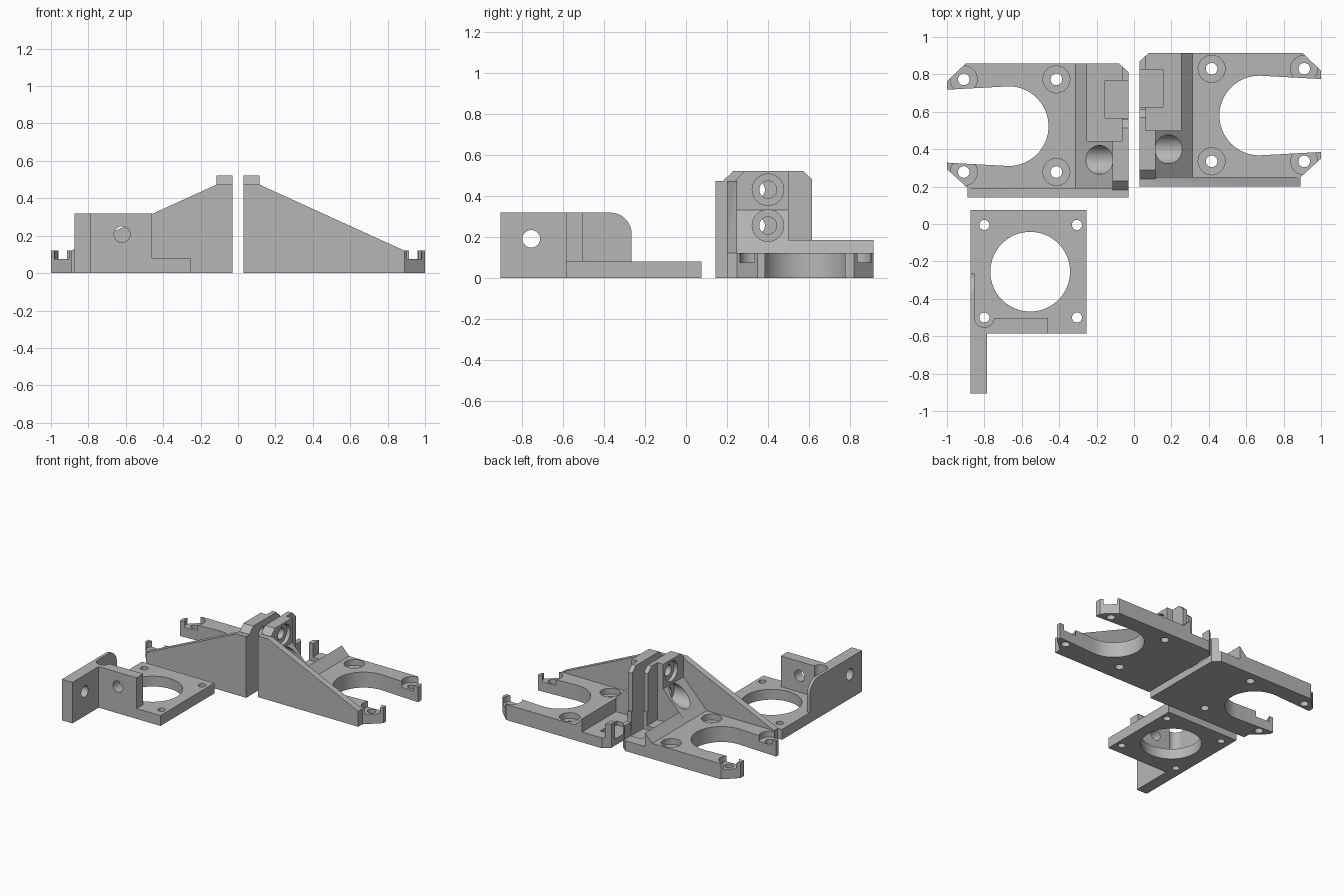
import bpy, bmesh, math
from mathutils import Vector

if "Cube" in bpy.data.objects:
    bpy.data.objects.remove(bpy.data.objects["Cube"])

grey = bpy.data.materials.new("light_grey")
grey.diffuse_color = (0.47, 0.47, 0.47, 1)
grey.use_nodes = True
grey.node_tree.nodes["Principled BSDF"].inputs["Base Color"].default_value = grey.diffuse_color


def prism(name, outline, axis, lo, hi):
    """Extrude a 2D outline along an axis: x -> (y,z), y -> (x,z), z -> (x,y)."""
    def place(a, b, c):
        return {"x": (c, a, b), "y": (a, c, b), "z": (a, b, c)}[axis]
    bm = bmesh.new()
    face = bm.faces.new([bm.verts.new(place(a, b, lo)) for a, b in outline])
    ext = bmesh.ops.extrude_face_region(bm, geom=[face])
    step = Vector(place(0, 0, hi - lo))
    bmesh.ops.translate(bm, vec=step, verts=[g for g in ext["geom"] if isinstance(g, bmesh.types.BMVert)])
    bmesh.ops.recalc_face_normals(bm, faces=bm.faces)
    me = bpy.data.meshes.new(name)
    bm.to_mesh(me)
    bm.free()
    me.materials.append(grey)
    ob = bpy.data.objects.new(name, me)
    bpy.context.collection.objects.link(ob)
    return ob


def arc(cx, cy, r, a0, a1, n):
    return [(cx + r * math.cos(math.radians(a0 + (a1 - a0) * i / n)),
             cy + r * math.sin(math.radians(a0 + (a1 - a0) * i / n))) for i in range(n + 1)]


def rod(cx, cy, r, axis, lo, hi, n=40):
    return prism("cutter", arc(cx, cy, r, 0, 360, n)[:-1], axis, lo, hi)


def box(name, x0, x1, y0, y1, z0, z1):
    return prism(name, [(x0, y0), (x1, y0), (x1, y1), (x0, y1)], "z", z0, z1)


def combine(ob, others, op):
    """Apply booleans one by one and drop the helpers."""
    bpy.context.view_layer.objects.active = ob
    for o in others:
        m = ob.modifiers.new("bool", "BOOLEAN")
        m.operation, m.object, m.solver = op, o, "EXACT"
        bpy.ops.object.modifier_apply(modifier=m.name)
        bpy.data.objects.remove(o)


def finish(ob):
    bpy.ops.object.select_all(action="DESELECT")
    ob.select_set(True)
    bpy.context.view_layer.objects.active = ob
    bpy.ops.object.shade_smooth_by_angle(angle=math.radians(30))


def bracket(name):
    # base plate with a keyhole slot between two arms
    slot = arc(0.67, 0.58, 0.213, 90, 270, 32)
    outline = [(0.03, 0.2), (0.89, 0.2), (0.89, 0.25), (1.0, 0.35), (1.0, 0.385)]
    outline += slot[::-1] + [(1.0, 0.775), (1.0, 0.82), (0.9, 0.915), (0.08, 0.915), (0.03, 0.87)]
    body = prism(name, outline, "z", 0, 0.12)
    # sloped ramp along the inner side, chamfered corner at the back
    ramp = prism("ramp", [(0.03, 0.02), (0.312, 0.02), (0.312, 0.12), (0.115, 0.33), (0.03, 0.33)],
                 "y", 0.22, 0.5)
    ridge = prism("ridge", [(0.25, 0.02), (0.312, 0.02), (0.312, 0.12), (0.25, 0.185)], "y", 0.48, 0.915)
    post = prism("post", [(0.03, 0.48), (0.065, 0.48), (0.065, 0.901), (0.03, 0.87)], "z", 0.02, 0.185)
    # upright wall: thin chamfered plate and thicker screw boss
    plate = prism("plate", [(0.245, 0.02), (0.615, 0.02), (0.615, 0.48), (0.57, 0.522),
                            (0.288, 0.522), (0.245, 0.48)], "x", 0.03, 0.065)
    boss = prism("boss", [(0.24, 0.02), (0.5, 0.02), (0.5, 0.522), (0.288, 0.522), (0.24, 0.475)],
                 "x", 0.03, 0.115)
    # triangular side rib
    rib = prism("rib", [(0.03, 0), (0.89, 0), (0.89, 0.12), (0.115, 0.473), (0.03, 0.473)], "y", 0.2, 0.25)
    combine(body, [ramp, ridge, post, plate, boss, rib], "UNION")

    # channel open to the back, and pocket open to the inner face
    cuts = [box("cutter", 0.065, 0.25, 0.5, 1.0, 0.08, 0.4),
            box("cutter", 0.0, 0.155, 0.625, 0.825, 0.05, 0.4)]
    # plate screw holes and their counterbores
    for y in (0.335, 0.83):
        for x in (0.415, 0.91):
            cuts += [rod(x, y, 0.031, "z", -0.1, 0.3), rod(x, y, 0.072, "z", 0.075, 0.3)]
    # wall screw holes, lower one cuts a trough in the ramp
    for z in (0.255, 0.43):
        cuts += [rod(0.4, z, 0.042, "x", -0.1, 0.3), rod(0.4, z, 0.077, "x", 0.085, 0.5)]
    combine(body, cuts, "DIFFERENCE")
    return body


right = bracket("right_bracket")
finish(right)

# left bracket is the mirror image, set slightly forward
left = right.copy()
left.data = right.data.copy()
left.name = "left_bracket"
bpy.context.collection.objects.link(left)
bm = bmesh.new()
bm.from_mesh(left.data)
for v in bm.verts:
    v.co.x *= -1
    v.co.y -= 0.057
bmesh.ops.reverse_faces(bm, faces=bm.faces)
bm.to_mesh(left.data)
bm.free()

# motor plate with side arm, thin rounded cheek and front upright
motor = box("motor_plate", -0.875, -0.255, -0.585, 0.075, 0, 0.08)
arm = box("arm", -0.875, -0.785, -0.905, -0.5, 0, 0.318)
cheek = prism("cheek", [(-0.56, 0.01), (-0.265, 0.01)] + arc(-0.37, 0.213, 0.105, 0, 90, 12)
              + [(-0.56, 0.318)], "x", -0.875, -0.852)
upright = box("upright", -0.8, -0.46, -0.585, -0.503, 0.01, 0.318)
combine(motor, [arm, cheek, upright], "UNION")
cuts = [rod(-0.555, -0.255, 0.213, "z", -0.1, 0.2, 64),
        rod(-0.8, -0.5, 0.052, "z", 0.08, 0.5),
        rod(-0.62, 0.207, 0.043, "y", -0.7, -0.4),
        rod(-0.755, 0.19, 0.043, "x", -1.0, -0.7)]
for x in (-0.8, -0.305):
    for y in (-0.5, -0.005):
        cuts.append(rod(x, y, 0.027, "z", -0.1, 0.5, 24))
combine(motor, cuts, "DIFFERENCE")
finish(motor)
